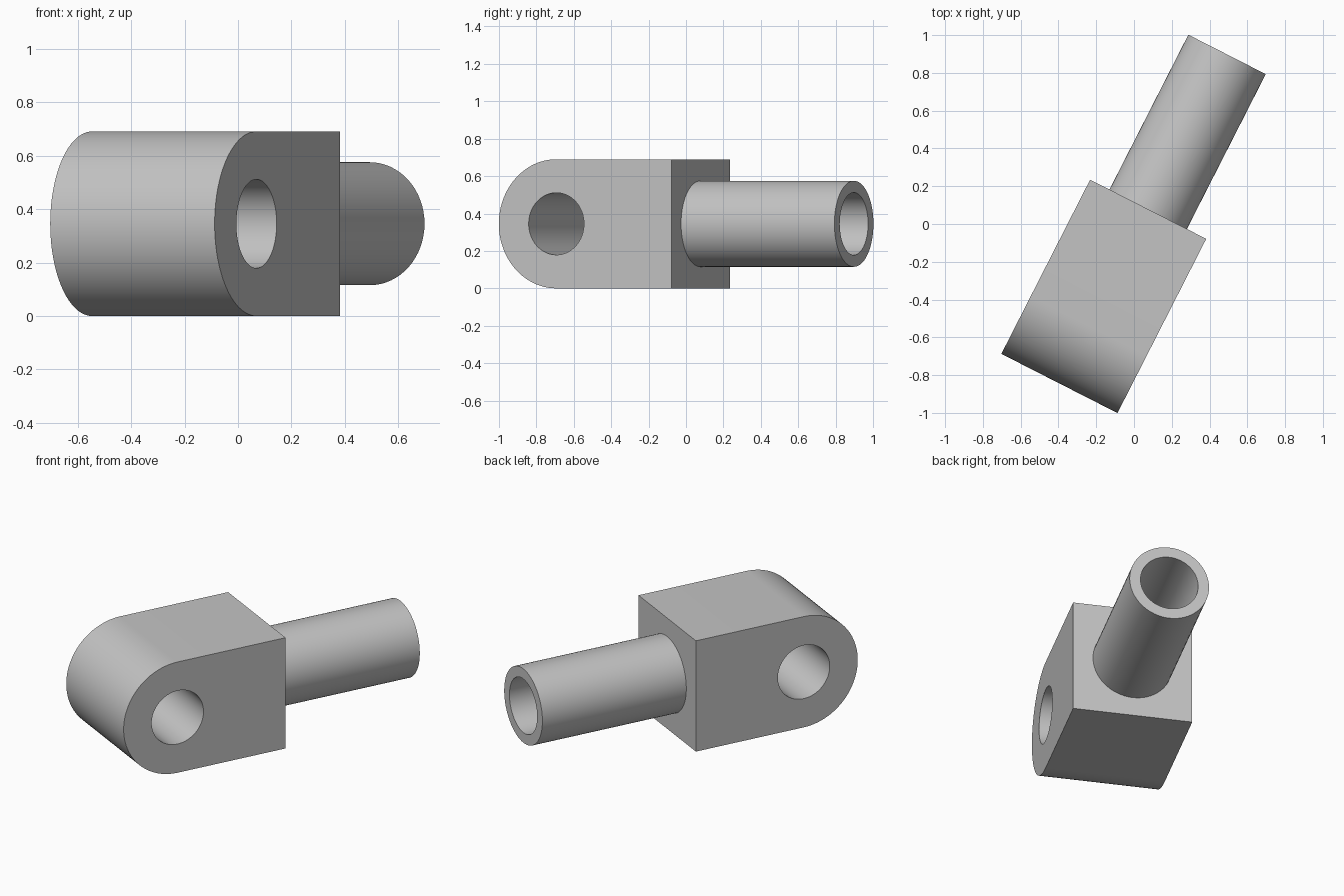
import bpy, bmesh
from math import radians, sin, cos, pi
from mathutils import Matrix, Vector

cube = bpy.data.objects.get("Cube")
if cube:
    bpy.data.objects.remove(cube, do_unlink=True)

HALF = 0.345        # half width and half height of the block
PIN_Y = -0.69       # centre of the rounded end, behind the shank face
PIN_R = 0.166
SHANK_R, BORE_R, SHANK_LEN = 0.23, 0.167, 0.92
PLACE = Matrix.Translation((0.075, 0.078, HALF)) @ Matrix.Rotation(radians(-27), 4, 'Z')

grey = bpy.data.materials.new("light grey metal")
grey.use_nodes = True
colour = (0.55, 0.55, 0.55, 1)
grey.diffuse_color = colour
grey.node_tree.nodes["Principled BSDF"].inputs["Base Color"].default_value = colour


def finish(bm, name):
    bmesh.ops.recalc_face_normals(bm, faces=bm.faces)
    mesh = bpy.data.meshes.new(name)
    bm.to_mesh(mesh)
    bm.free()
    mesh.materials.append(grey)
    obj = bpy.data.objects.new(name, mesh)
    bpy.context.collection.objects.link(obj)
    obj.matrix_world = PLACE
    return obj


def extrude_side_profile(points, half_width, name):
    """Extrude a (y, z) outline across the local x axis."""
    bm = bmesh.new()
    face = bm.faces.new([bm.verts.new((-half_width, y, z)) for y, z in points])
    new = bmesh.ops.extrude_face_region(bm, geom=[face])["geom"]
    verts = [v for v in new if isinstance(v, bmesh.types.BMVert)]
    bmesh.ops.translate(bm, verts=verts, vec=(2 * half_width, 0, 0))
    return finish(bm, name)


def arc(radius, start, sweep, steps):
    return [(PIN_Y + radius * cos(start + sweep * i / steps),
             radius * sin(start + sweep * i / steps)) for i in range(steps + 1)]


def smooth(obj):
    bpy.ops.object.select_all(action='DESELECT')
    obj.select_set(True)
    bpy.context.view_layer.objects.active = obj
    bpy.ops.object.shade_smooth_by_angle(angle=radians(30))


# Block with one rounded end
block = extrude_side_profile([(0, -HALF), (0, HALF)] + arc(HALF, pi / 2, pi, 48),
                             HALF, "clevis_block")

# Cross hole through the rounded end
cutter = extrude_side_profile(arc(PIN_R, 0, 2 * pi, 64)[:-1], HALF + 0.1, "pin_hole_cutter")
cut = block.modifiers.new("pin_hole", 'BOOLEAN')
cut.operation = 'DIFFERENCE'
cut.solver = 'EXACT'
cut.object = cutter
bpy.context.view_layer.update()
bpy.context.view_layer.objects.active = block
bpy.ops.object.modifier_apply(modifier=cut.name)
bpy.data.objects.remove(cutter, do_unlink=True)
smooth(block)

# Hollow shank, turned around the local y axis
bm = bmesh.new()
section = [(SHANK_R, -0.02), (SHANK_R, SHANK_LEN), (BORE_R, SHANK_LEN), (BORE_R, -0.02)]
verts = [bm.verts.new((r, y, 0)) for r, y in section]
edges = [bm.edges.new((verts[i], verts[(i + 1) % 4])) for i in range(4)]
bmesh.ops.spin(bm, geom=verts + edges, cent=(0, 0, 0), axis=Vector((0, 1, 0)),
               angle=2 * pi, steps=64)
bmesh.ops.remove_doubles(bm, verts=bm.verts, dist=0.0001)
smooth(finish(bm, "hollow_shank"))
